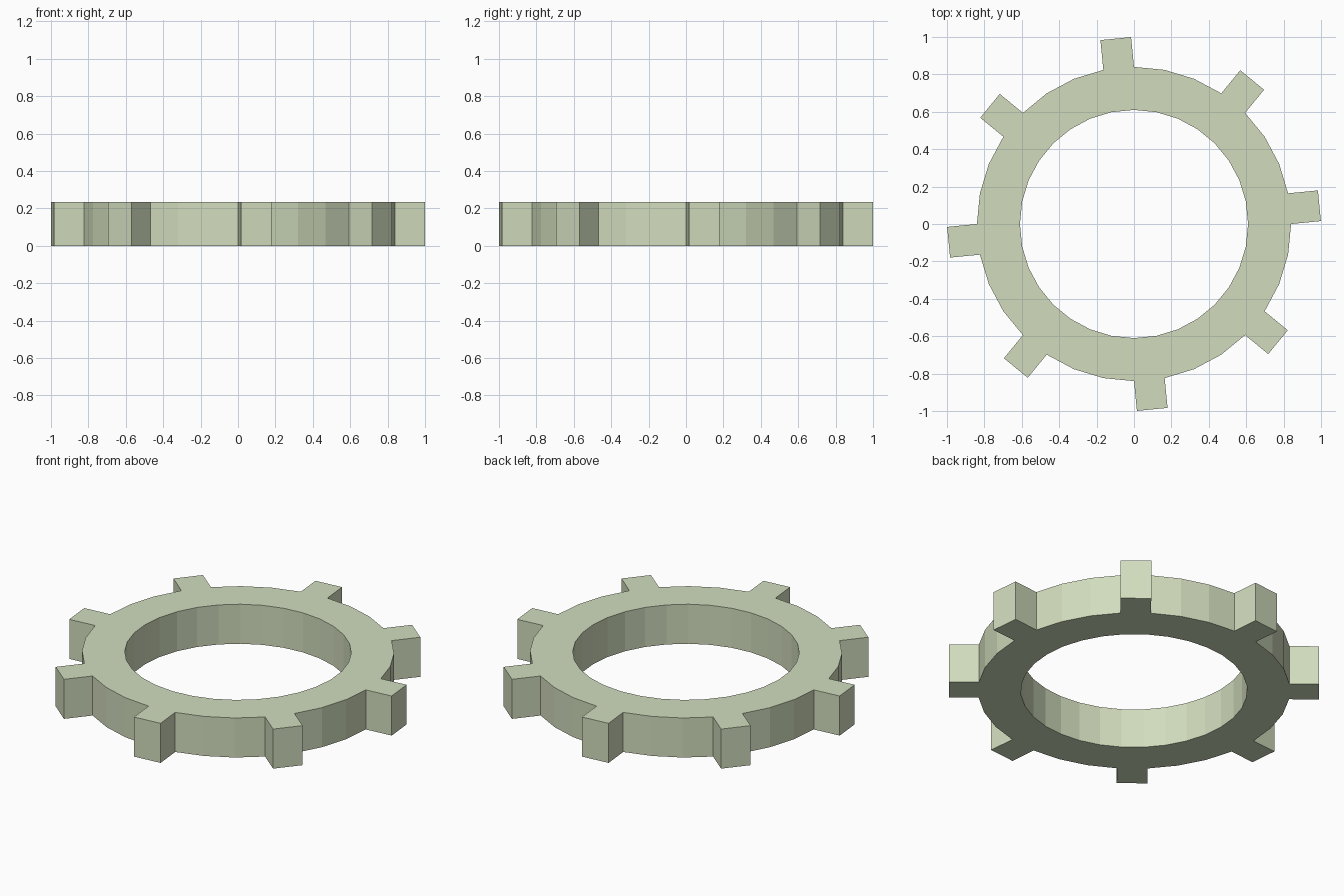
import bpy, bmesh
from math import cos, sin, pi
from mathutils import Vector

if "Cube" in bpy.data.objects:
    bpy.data.objects.remove(bpy.data.objects["Cube"])

SIDES, R_IN, R_OUT, TOOTH, H = 32, 0.61, 0.84, 0.16, 0.235

bm = bmesh.new()


def circle(radius):
    return [bm.verts.new((radius * cos(2 * pi * i / SIDES),
                          radius * sin(2 * pi * i / SIDES), 0)) for i in range(SIDES)]


# Flat ring with a square tooth pushed out of every fourth segment
inner, outer = circle(R_IN), circle(R_OUT)
for i in range(SIDES):
    j = (i + 1) % SIDES
    a, b = outer[i], outer[j]
    bm.faces.new((inner[i], a, b, inner[j]))
    if i % 4 == 0:
        mid = 2 * pi * (i + 0.5) / SIDES
        push = Vector((cos(mid), sin(mid), 0)) * TOOTH
        c, d = bm.verts.new(a.co + push), bm.verts.new(b.co + push)
        bm.faces.new((a, c, d, b))

# Thickness of the gear
res = bmesh.ops.extrude_face_region(bm, geom=bm.faces[:], use_keep_orig=True)
top = [g for g in res["geom"] if isinstance(g, bmesh.types.BMVert)]
bmesh.ops.translate(bm, verts=top, vec=(0, 0, H))
bmesh.ops.recalc_face_normals(bm, faces=bm.faces[:])

mesh = bpy.data.meshes.new("gear_ring")
bm.to_mesh(mesh)
bm.free()
gear = bpy.data.objects.new("gear_ring", mesh)
bpy.context.collection.objects.link(gear)

# Pale green finish
mat = bpy.data.materials.new("pale_green")
mat.diffuse_color = (0.64, 0.72, 0.51, 1)
mat.use_nodes = True
mat.node_tree.nodes["Principled BSDF"].inputs["Base Color"].default_value = mat.diffuse_color
mesh.materials.append(mat)
